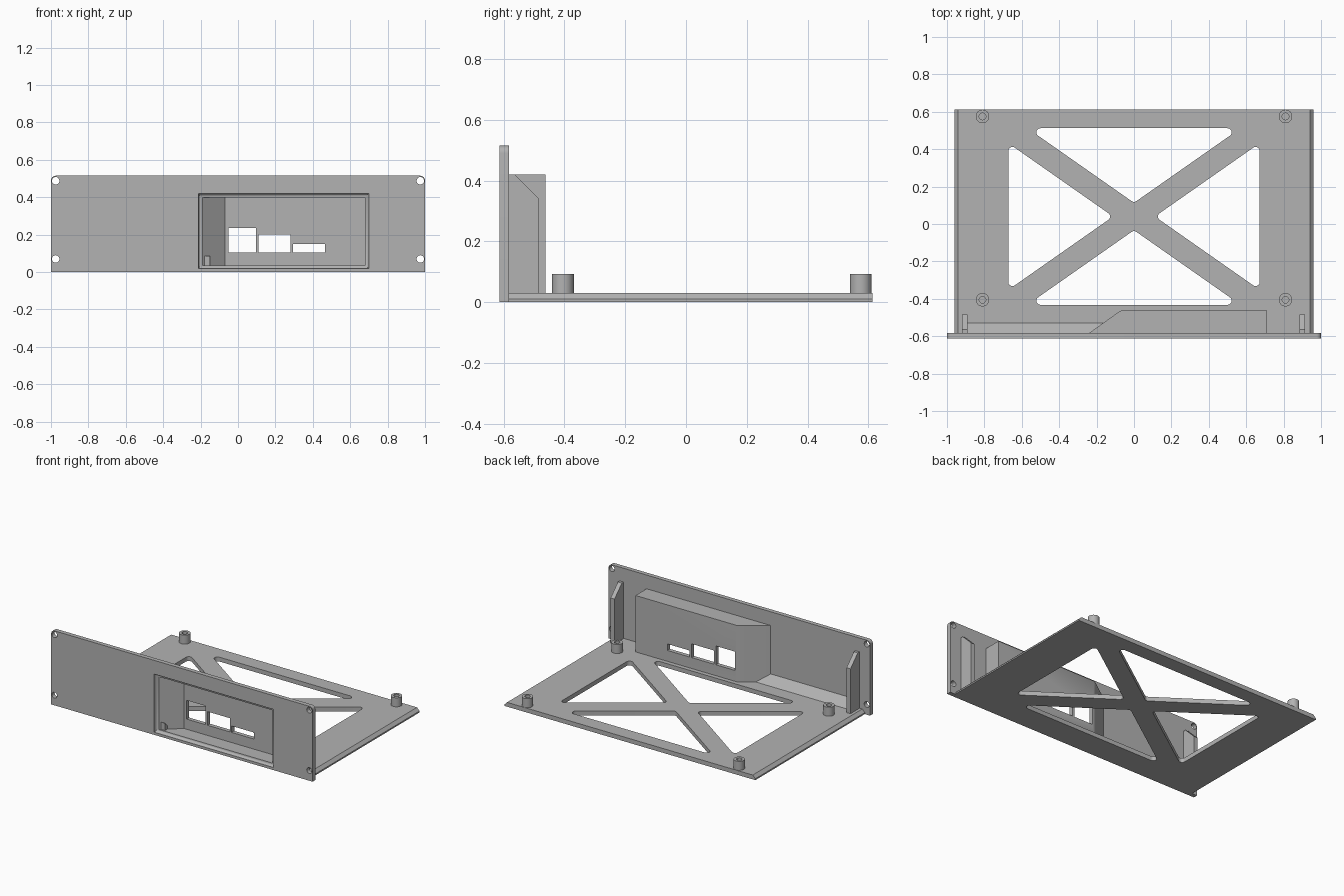
import bpy, bmesh
from math import sin, cos, pi

if "Cube" in bpy.data.objects:
    bpy.data.objects.remove(bpy.data.objects["Cube"])

GREY = (0.45, 0.45, 0.45, 1)
mat = bpy.data.materials.new("plain grey")
mat.use_nodes = True
mat.diffuse_color = GREY
mat.node_tree.nodes["Principled BSDF"].inputs["Base Color"].default_value = GREY


def finish(bm, name):
    bmesh.ops.recalc_face_normals(bm, faces=bm.faces)
    mesh = bpy.data.meshes.new(name)
    bm.to_mesh(mesh)
    bm.free()
    mesh.materials.append(mat)
    ob = bpy.data.objects.new(name, mesh)
    bpy.context.collection.objects.link(ob)
    return ob


def circle(u, v, r, n=24):
    return [(u + r * cos(2 * pi * i / n), v + r * sin(2 * pi * i / n)) for i in range(n)]


def prism(name, outline, axis, lo, hi):
    """Convex outline extruded along an axis; outline is in the other two axes."""
    bm = bmesh.new()
    for w in (lo, hi):
        for u, v in outline:
            bm.verts.new({"x": (w, u, v), "y": (u, w, v), "z": (u, v, w)}[axis])
    hull = bmesh.ops.convex_hull(bm, input=bm.verts)
    spare = set(hull["geom_interior"] + hull["geom_unused"])
    bmesh.ops.delete(bm, geom=[g for g in spare if isinstance(g, bmesh.types.BMVert)], context="VERTS")
    bmesh.ops.dissolve_limit(bm, angle_limit=0.01, verts=bm.verts, edges=bm.edges)
    return finish(bm, name)


def rect(u0, u1, v0, v1):
    return [(u0, v0), (u1, v0), (u1, v1), (u0, v1)]


def select(ob):
    bpy.ops.object.select_all(action="DESELECT")
    ob.select_set(True)
    bpy.context.view_layer.objects.active = ob


def cut(ob, cutters):
    select(ob)
    for c in cutters:
        mod = ob.modifiers.new("cut", "BOOLEAN")
        mod.operation, mod.solver, mod.object = "DIFFERENCE", "EXACT", c
        bpy.ops.object.modifier_apply(modifier=mod.name)


def discard(cutters):
    for c in cutters:
        bpy.data.objects.remove(c)


FRONT, BACK, INNER = -0.613, 0.613, -0.583

# Base plate with bevelled long edges and four rounded openings
base = prism("base_plate", [(-0.96, 0), (0.96, 0), (0.96, 0.01), (0.94, 0.03), (-0.94, 0.03), (-0.96, 0.01)],
             "y", INNER, BACK)
openings = []
MID = 0.04
for s in (-1, 1):
    for corners in ([(-0.5, MID + s * 0.45), (0.5, MID + s * 0.45), (0, MID + s * 0.1)],
                    [(s * 0.65, MID - 0.35), (s * 0.65, MID + 0.35), (s * 0.15, MID)]):
        outline = [p for u, v in corners for p in circle(u, v, 0.022)]
        openings.append(prism("opening_cutter", outline, "z", -0.1, 0.1))
cut(base, openings)
discard(openings)

# Front panel with rounded top corners and mounting holes
panel = prism("front_panel", [(-1, 0), (1, 0)] + circle(-0.975, 0.49, 0.025) + circle(0.975, 0.49, 0.025),
              "y", FRONT, INNER)
holes = [prism("hole_cutter", circle(x, z, 0.02), "y", -1, 0) for x in (-0.975, 0.975) for z in (0.07, 0.488)]

# Recessed housing behind the panel, with one slanted end
housing = prism("recess_housing",
                [(-0.24, INNER), (-0.09, -0.49), (-0.085, -0.472), (-0.065, -0.462), (0.71, -0.462), (0.71, INNER)],
                "z", 0.02, 0.42)
hollow = prism("hollow_cutter", [(-0.205, -0.605), (-0.07, -0.49), (0.68, -0.49), (0.68, -0.605)],
               "z", 0.035, 0.4)

# Rounded lip of the recess, lofted from rectangular rings
bm = bmesh.new()
rings = []
for i in range(-1, 7):
    a = max(i, 0) / 6 * pi / 2
    y = FRONT - 0.02 if i < 0 else FRONT + 0.02 * sin(a)
    g = 1 - cos(a)
    corners = rect(-0.212 + 0.012 * g, 0.7 - 0.02 * g, 0.018 + 0.017 * g, 0.42 - 0.02 * g)
    rings.append([bm.verts.new((x, y, z)) for x, z in corners])
for r0, r1 in zip(rings, rings[1:]):
    for k in range(4):
        bm.faces.new((r0[k], r0[k - 1], r1[k - 1], r1[k]))
bm.faces.new(rings[0])
bm.faces.new(rings[-1])
lip = finish(bm, "lip_cutter")

# Three connector windows in the housing's back wall
windows = [prism("window_cutter", rect(x0, x1, 0.105, z1), "y", -0.55, -0.4)
           for x0, x1, z1 in ((-0.05, 0.095, 0.235), (0.11, 0.28, 0.2), (0.295, 0.465, 0.15))]
cut(panel, holes + [lip, hollow])
cut(housing, [hollow] + windows)
discard(holes + windows + [lip, hollow])

# Upright braces and the strip that stiffens the panel joint
parts = [base, panel, housing]
for side, x in (("left", 0.9), ("right", -0.905)):
    parts.append(prism(side + "_brace",
                       [(INNER, 0.03), (-0.483, 0.03), (-0.483, 0.34), (-0.563, 0.42), (INNER, 0.42)],
                       "x", x - 0.015, x + 0.015))
parts.append(prism("joint_fillet", [(INNER, 0.03), (-0.528, 0.03), (INNER, 0.085)], "x", -0.89, -0.15))

# Hollow standoffs
for side, x in (("left", 0.81), ("right", -0.81)):
    for end, y in (("front", -0.405), ("back", 0.575)):
        post = prism(f"{end}_{side}_standoff", circle(x, y, 0.036, 32), "z", 0.03, 0.092)
        bore = prism("bore_cutter", circle(x, y, 0.018), "z", 0.035, 0.2)
        cut(post, [bore])
        discard([bore])
        parts.append(post)

for ob in parts:
    select(ob)
    bpy.ops.object.shade_smooth_by_angle(angle=0.6)
